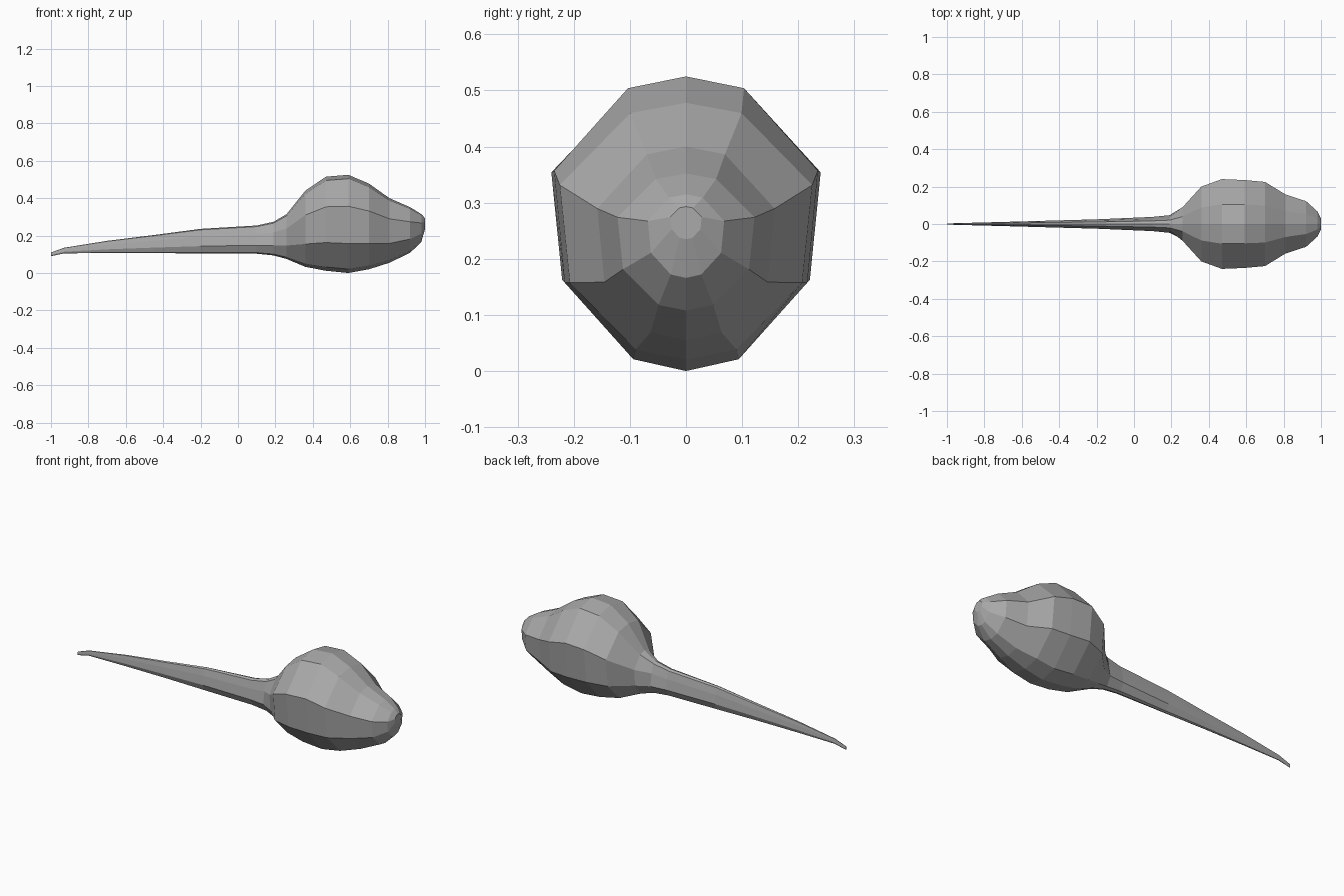
import bpy
import bmesh

cube = bpy.data.objects.get("Cube")
if cube:
    bpy.data.objects.remove(cube, do_unlink=True)

grey = bpy.data.materials.new("plain grey")
grey.use_nodes = True
colour = (0.4, 0.4, 0.4, 1)
grey.diffuse_color = colour
grey.node_tree.nodes["Principled BSDF"].inputs["Base Color"].default_value = colour

# Rings from tail tip to snout: x, bottom, top, half width
rings = [
    (-1.0, 0.09, 0.11, 0.003), (-0.93, 0.105, 0.135, 0.005),
    (-0.7, 0.107, 0.172, 0.011), (-0.45, 0.107, 0.203, 0.018),
    (-0.2, 0.104, 0.236, 0.025), (0.1, 0.103, 0.254, 0.038),
    (0.19, 0.094, 0.274, 0.047), (0.26, 0.075, 0.315, 0.09),
    (0.36, 0.033, 0.44, 0.2), (0.47, 0.012, 0.515, 0.24),
    (0.59, 0.0, 0.525, 0.235), (0.7, 0.02, 0.478, 0.225),
    (0.81, 0.055, 0.4, 0.158), (0.92, 0.108, 0.352, 0.122),
    (0.98, 0.166, 0.315, 0.068), (1.0, 0.235, 0.293, 0.028),
]


def section(x, low, high, width):
    """Ten-sided ring: the tail is wider below, the body above."""
    tail = x < 0.2
    upper, lower = (0.75, 1.0) if tail else (1.0, 0.92)
    half = [(0.4, 0.04), (lower, 0.3), (upper, 0.68), (0.44, 0.96)]
    loop = [(0, 0)] + half + [(0, 1)] + [(-y, z) for y, z in reversed(half)]
    return [(x, y * width, low + z * (high - low)) for y, z in loop]


# Skin the rings into one closed body
bm = bmesh.new()
loops = [[bm.verts.new(p) for p in section(*ring)] for ring in rings]
for a, b in zip(loops, loops[1:]):
    for i in range(len(a)):
        j = (i + 1) % len(a)
        bm.faces.new((a[i], a[j], b[j], b[i]))
bm.faces.new(loops[0])
bm.faces.new(loops[-1])
bmesh.ops.recalc_face_normals(bm, faces=bm.faces)

mesh = bpy.data.meshes.new("body_and_tail")
bm.to_mesh(mesh)
bm.free()
mesh.materials.append(grey)
body = bpy.data.objects.new("body_and_tail", mesh)
bpy.context.collection.objects.link(body)
